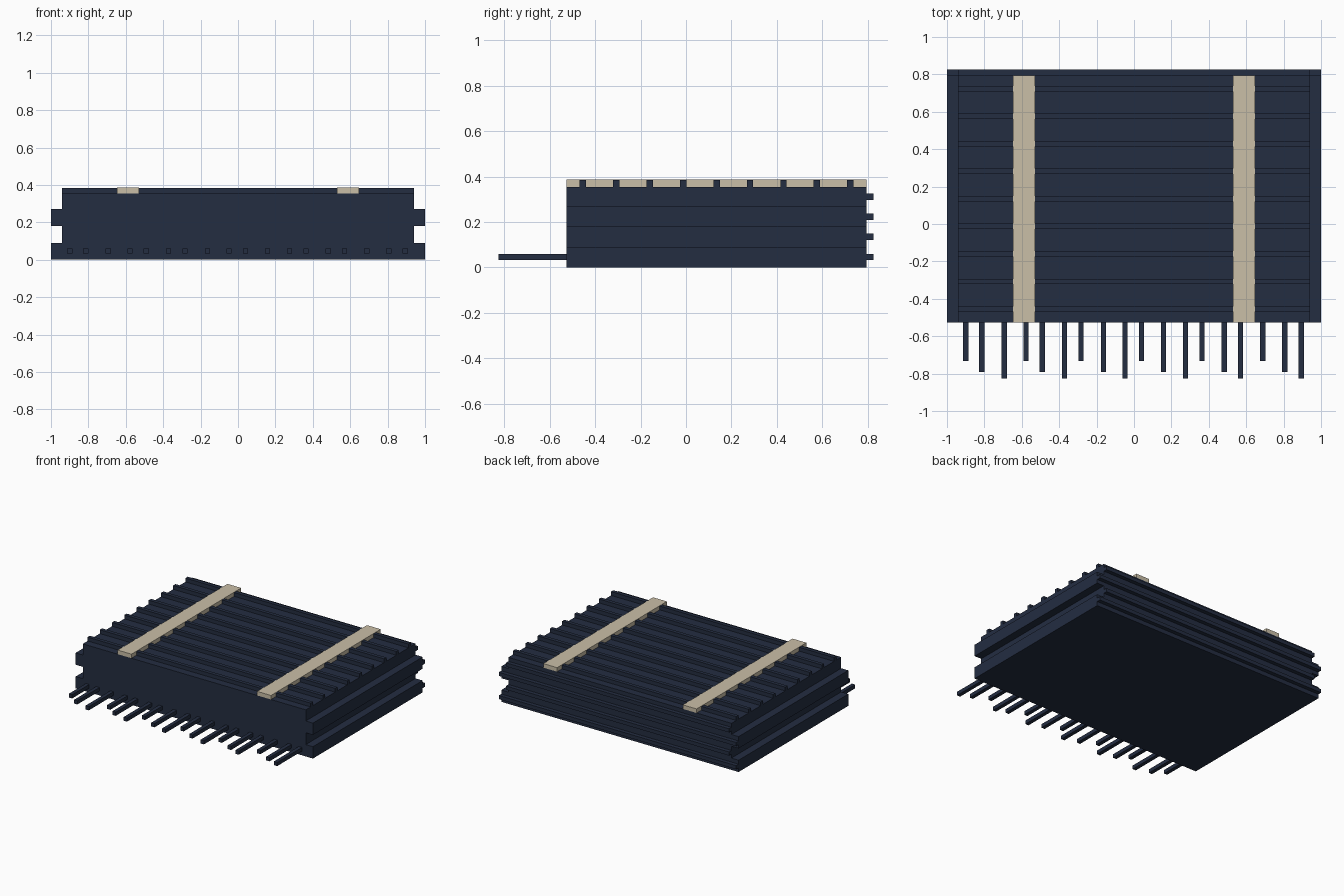
import bpy
import bmesh

cube = bpy.data.objects.get("Cube")
if cube:
    bpy.data.objects.remove(cube, do_unlink=True)


def material(name, rgb):
    mat = bpy.data.materials.new(name)
    mat.use_nodes = True
    color = (*rgb, 1.0)
    mat.diffuse_color = color
    mat.node_tree.nodes["Principled BSDF"].inputs["Base Color"].default_value = color
    return mat


NAVY = material("dark navy", (0.017, 0.026, 0.053))
TAN = material("pale tan", (0.59, 0.52, 0.39))

FRONT, BACK = -0.526, 0.795      # ends of the block
CORE, FLANGE = 0.94, 1.0         # half widths
DECK, TOP = 0.355, 0.384         # heights of the deck and its ribs
ROD = 0.028                      # thickness of pins and ribs


def finish(name, bm, mat):
    bmesh.ops.recalc_face_normals(bm, faces=bm.faces)
    mesh = bpy.data.meshes.new(name)
    bm.to_mesh(mesh)
    bm.free()
    mesh.materials.append(mat)
    obj = bpy.data.objects.new(name, mesh)
    bpy.context.collection.objects.link(obj)
    return obj


def box(name, x, y, z, mat):
    """Box from (low, high) pairs on each axis."""
    bm = bmesh.new()
    bmesh.ops.create_cube(bm, size=1)
    for v in bm.verts:
        for axis, (low, high) in enumerate((x, y, z)):
            v.co[axis] = high if v.co[axis] > 0 else low
    return finish(name, bm, mat)


def around(center, size):
    return (center - size / 2, center + size / 2)


# Block: grooved cross-section extruded from front to back
right = [(FLANGE, 0), (FLANGE, 0.09), (CORE, 0.09), (CORE, 0.18),
         (FLANGE, 0.18), (FLANGE, 0.27), (CORE, 0.27), (CORE, DECK)]
outline = right + [(-x, z) for x, z in reversed(right)]
bm = bmesh.new()
face = bm.faces.new([bm.verts.new((x, FRONT, z)) for x, z in outline])
extruded = bmesh.ops.extrude_face_region(bm, geom=[face])
moved = [g for g in extruded["geom"] if isinstance(g, bmesh.types.BMVert)]
bmesh.ops.translate(bm, verts=moved, vec=(0, BACK - FRONT, 0))
finish("block", bm, NAVY)

# Cross ribs on the deck
for i in range(9):
    y = -0.454 + i * 0.1472
    box(f"deck_rib_{i + 1}", (-CORE, CORE), around(y, ROD), (DECK - 0.01, TOP), NAVY)

# Ribs across the back, following the width of the block at each level
for i in range(4):
    half = FLANGE if i % 2 == 0 else CORE
    box(f"back_rib_{i + 1}", (-half, half), (BACK - 0.01, 0.825),
        around(0.046 + i * 0.0883, ROD), NAVY)

# Two long strips laid over the ribs
for side, x in (("left", 0.588), ("right", -0.588)):
    box(f"{side}_strip", around(x, 0.116), (FRONT, BACK), (DECK, TOP + 0.002), TAN)

# Front pins in three repeating lengths
pin_x = [-0.90, -0.814, -0.694, -0.578, -0.49, -0.372, -0.284, -0.163, -0.048,
         0.04, 0.158, 0.276, 0.364, 0.482, 0.57, 0.688, 0.806, 0.894]
pin_ends = (-0.732, -0.792, -0.825)
for i, x in enumerate(pin_x):
    box(f"pin_{i + 1}", around(x, ROD), (pin_ends[i % 3], FRONT + 0.01),
        around(0.046, ROD), NAVY)
